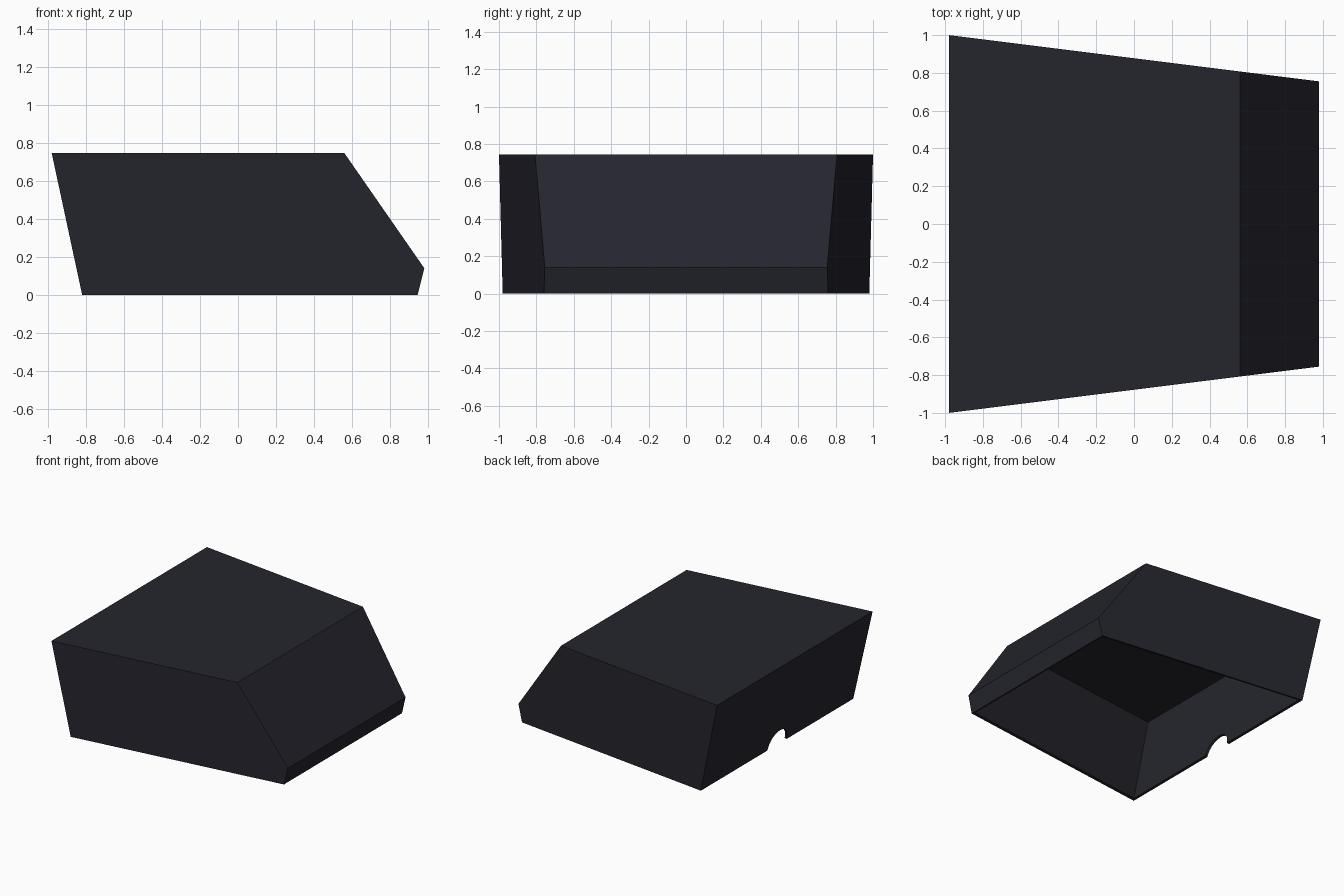
import bpy, bmesh, math

cube = bpy.data.objects.get("Cube")
if cube:
    bpy.data.objects.remove(cube, do_unlink=True)

WALL = 0.02       # shell thickness
NOTCH = 0.125     # radius of the arched cable notch
STEPS = 20

# Single dark plastic colour
plastic = bpy.data.materials.new("dark_slate_plastic")
plastic.use_nodes = True
colour = (0.018, 0.018, 0.027, 1)
plastic.diffuse_color = colour
plastic.node_tree.nodes["Principled BSDF"].inputs["Base Color"].default_value = colour


def half_width(x):
    """The housing tapers evenly from the tall end to the sloped end."""
    return 0.8775 - 0.125 * x


# Side profile, from the foot of the tall end over the top to the sloped foot
profile = [(-0.82, 0), (-0.98, 0.745), (0.56, 0.745), (0.98, 0.14), (0.945, 0)]

bm = bmesh.new()
front = [bm.verts.new((x, -half_width(x), z)) for x, z in profile]
back = [bm.verts.new((x, half_width(x), z)) for x, z in profile]
bm.faces.new(front)
bm.faces.new(back[::-1])

# Top, slope and lower lip
for i in range(1, len(profile) - 1):
    bm.faces.new((front[i], back[i], back[i + 1], front[i + 1]))

# Tall end wall with an arch rising from its bottom edge
(foot_x, _), (top_x, top_z) = profile[:2]
lean = (top_x - foot_x) / top_z
arch = []
for i in range(STEPS + 1):
    a = math.pi * i / STEPS
    z = NOTCH * math.sin(a)
    arch.append(bm.verts.new((foot_x + lean * z, -NOTCH * math.cos(a), z)))
bm.faces.new([front[1], front[0]] + arch + [back[0], back[1]])

bmesh.ops.recalc_face_normals(bm, faces=bm.faces)
top = max(bm.faces, key=lambda f: f.calc_center_median().z)
if top.normal.z < 0:
    bmesh.ops.reverse_faces(bm, faces=bm.faces)

mesh = bpy.data.meshes.new("housing_shell")
bm.to_mesh(mesh)
bm.free()
mesh.materials.append(plastic)
housing = bpy.data.objects.new("housing_shell", mesh)
bpy.context.collection.objects.link(housing)

# Hollow shell, open underneath
shell = housing.modifiers.new("wall_thickness", 'SOLIDIFY')
shell.thickness = WALL
shell.offset = -1
shell.use_even_offset = True
